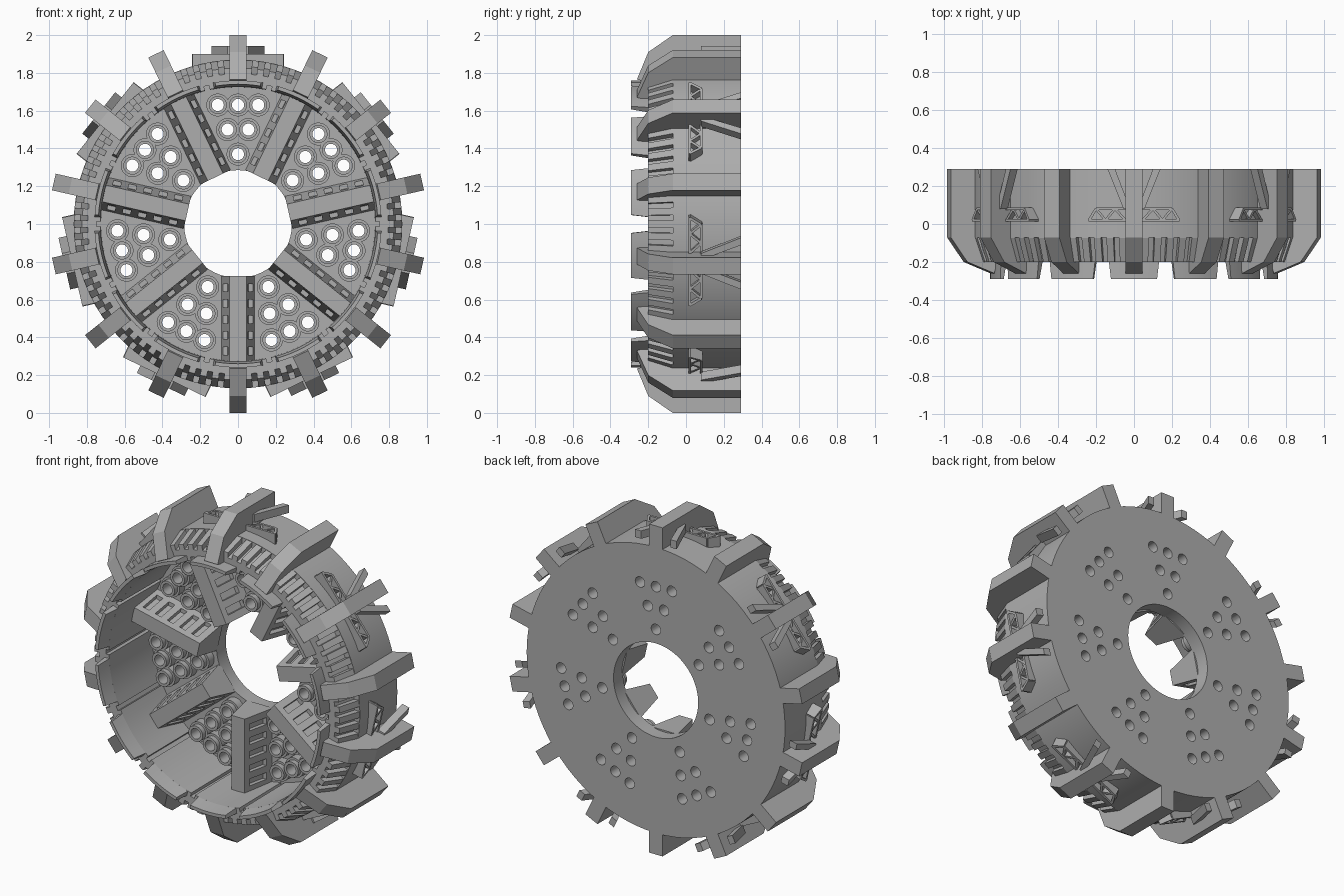
import bpy, bmesh
from math import pi, sin, cos, radians
from mathutils import Matrix, Vector

if "Cube" in bpy.data.objects:
    bpy.data.objects.remove(bpy.data.objects["Cube"])

# Local frame of every repeated part: x = tangent, y = axle, z = radius (at 12 o'clock)
STEP = 2 * pi / 14
EVEN = [2 * k * STEP for k in range(7)]            # hole clusters, trusses
ODD = [(2 * k + 1) * STEP for k in range(7)]       # inner arms
ALL = [k * STEP for k in range(14)]                # cleats, liner panels

GREY = bpy.data.materials.new("dark_grey")
GREY.diffuse_color = (.42, .42, .42, 1)
GREY.use_nodes = True
GREY.node_tree.nodes["Principled BSDF"].inputs["Base Color"].default_value = GREY.diffuse_color


def loft(bm, a, b):
    """Solid between two matching polygons."""
    va, vb = [bm.verts.new(p) for p in a], [bm.verts.new(p) for p in b]
    bm.faces.new(va)
    bm.faces.new(vb[::-1])
    n = len(va)
    for i in range(n):
        bm.faces.new((va[i], va[(i + 1) % n], vb[(i + 1) % n], vb[i]))


def beam(bm, a, b, w, r0, r1):
    """Bar between two (tangent, axle) points, standing from r0 to r1."""
    a, b = Vector(a), Vector(b)
    d = (b - a).normalized() * w / 2
    s = Vector((-d.y, d.x))
    pts = [a + s, b + s, b - s, a - s]
    loft(bm, [(p.x, p.y, r0) for p in pts], [(p.x, p.y, r1) for p in pts])


def tube(bm, x, z, ro, ri, y0, y1, n=20):
    """Open bored cylinder along the axle."""
    rings = [[bm.verts.new((x + r * cos(2 * pi * i / n), y, z + r * sin(2 * pi * i / n)))
              for i in range(n)] for r, y in ((ro, y0), (ro, y1), (ri, y1), (ri, y0))]
    for k in range(4):
        p, q = rings[k], rings[(k + 1) % 4]
        for i in range(n):
            j = (i + 1) % n
            bm.faces.new((p[i], p[j], q[j], q[i]))


def finish(name, bm, angles=(0,), smooth=False):
    """Copy the part round the axle and make the object."""
    base = bm.verts[:] + bm.edges[:] + bm.faces[:]
    for ang in angles[1:]:
        new = bmesh.ops.duplicate(bm, geom=base)["geom"]
        bmesh.ops.rotate(bm, verts=[v for v in new if isinstance(v, bmesh.types.BMVert)],
                         cent=(0, 0, 0), matrix=Matrix.Rotation(ang - angles[0], 3, 'Y'))
    bmesh.ops.transform(bm, verts=bm.verts[:],
                        matrix=Matrix.Translation((0, 0, 1)) @ Matrix.Rotation(angles[0], 4, 'Y'))
    bmesh.ops.recalc_face_normals(bm, faces=bm.faces[:])
    me = bpy.data.meshes.new(name)
    bm.to_mesh(me)
    bm.free()
    me.materials.append(GREY)
    ob = bpy.data.objects.new(name, me)
    bpy.context.collection.objects.link(ob)
    bpy.ops.object.select_all(action='DESELECT')
    ob.select_set(True)
    bpy.context.view_layer.objects.active = ob
    if smooth:
        bpy.ops.object.shade_smooth_by_angle(angle=radians(25))
    return ob


def arc_pt(r, deg, y):
    return (r * sin(radians(deg)), y, r * cos(radians(deg)))


HOLES = [(-.107, .63), (0, .63), (.107, .63), (-.055, .50), (.055, .50), (0, .37)]

# Bores through the back plate
bm = bmesh.new()
for x, z in HOLES:
    c = [(x + .032 * cos(i * pi / 10), z + .032 * sin(i * pi / 10)) for i in range(20)]
    loft(bm, [(p, .1, q) for p, q in c], [(p, .4, q) for p, q in c])
cutter = finish("bore_cutter", bm, EVEN)
cutter.hide_render = True

# Drum with back plate and centre hole
bm = bmesh.new()
profile = [(.285, .29), (.87, .29), (.87, -.07), (.835, -.07), (.795, -.2), (.75, -.2),
           (.75, .2), (.285, .2)]
N = 84
rings = [[bm.verts.new(arc_pt(r, 360 * i / N, y)) for r, y in profile] for i in range(N)]
for i in range(N):
    a, b = rings[i], rings[(i + 1) % N]
    for k in range(len(profile)):
        m = (k + 1) % len(profile)
        bm.faces.new((a[k], a[m], b[m], b[k]))
drum = finish("drum", bm)
mod = drum.modifiers.new("bores", 'BOOLEAN')
mod.operation, mod.solver, mod.object = 'DIFFERENCE', 'EXACT', cutter
bpy.ops.object.modifier_apply(modifier=mod.name)
bpy.data.objects.remove(cutter)
bpy.ops.object.shade_smooth_by_angle(angle=radians(25))

# Bars between the four slots of each tapered shoulder bay
bm = bmesh.new()
sec = [(.80, -.06), (.868, -.06), (.868, -.075), (.825, -.2), (.77, -.2)]
mid = 180 / 14
for a0, a1 in ((-10.5, -7.7), (-5.7, -3.2), (-1.25, 1.25), (3.2, 5.7), (7.7, 10.5)):
    loft(bm, [arc_pt(r, mid + a0, y) for r, y in sec], [arc_pt(r, mid + a1, y) for r, y in sec])
finish("shoulder_bars", bm, ALL)

# Tread cleats
bm = bmesh.new()
sec = [(.29, .83), (.29, 1.0), (-.07, 1.0), (-.2, .91), (-.26, .765), (-.2, .75), (-.1, .77)]
loft(bm, [(-.045, y, r) for y, r in sec], [(.045, y, r) for y, r in sec])
finish("tread_cleats", bm, ALL)

# Liner panels whose narrowed lips stand out of the front
bm = bmesh.new()


def panel_end(y, h, r):
    a = [h * (i / 3 - 1) for i in range(7)]
    return [arc_pt(r, d, y) for d in a] + [arc_pt(.76, d, y) for d in a[::-1]]


loft(bm, panel_end(-.29, 9.2, .74), panel_end(-.2, 10, .728))
loft(bm, panel_end(-.2, 11.8, .728), panel_end(.205, 11.8, .725))
finish("liner_panels", bm, ALL, True)

# Radial inner arms: slim core, front and base rails, side ribs
bm = bmesh.new()


def trapezoid(y0, y1, inset, r0, r1):
    w0, w1 = [.045 + .045 * y / .21 - inset for y in (y0, y1)]
    q = [(-w0, y0), (w0, y0), (w1, y1), (-w1, y1)]
    loft(bm, [(x, y, r0) for x, y in q], [(x, y, r1) for x, y in q])


trapezoid(.01, .21, .024, .28, .73)
trapezoid(0, .035, 0, .275, .735)
trapezoid(.16, .21, 0, .275, .735)
for k in range(6):
    r = .275 + k * .0836
    trapezoid(.035, .16, 0, r, r + .042)
finish("inner_arms", bm, ODD)

# Clusters of bored bosses on the back plate
bm = bmesh.new()
for x, z in HOLES:
    tube(bm, x, z, .048, .032, .12, .21)
    tube(bm, x, z, .061, .033, .15, .21)
finish("boss_clusters", bm, EVEN, True)

# Truss brackets lying across every second cleat
bm = bmesh.new()
lo, hi = .02, .08
beam(bm, (-.24, lo), (.24, lo), .014, .835, .90)
beam(bm, (-.20, hi), (.20, hi), .014, .835, .90)
for s in (-1, 1):
    beam(bm, (s * .237, lo), (s * .2, hi), .014, .835, .90)
    zig = [(s * .2, hi), (s * .15, lo), (s * .10, hi), (s * .045, lo)]
    for a, b in zip(zig, zig[1:]):
        beam(bm, a, b, .013, .85, .895)
finish("truss_brackets", bm, EVEN)

# Splayed braces from the trusses to the back edge
bm = bmesh.new()
for s in (-1, 1):
    q = [(s * .02, .08), (s * .055, .08), (s * .14, .29), (s * .10, .29)]
    loft(bm, [(x, y, .895) for x, y in q], [(x, y, .943) for x, y in q])
finish("splayed_braces", bm, EVEN)
